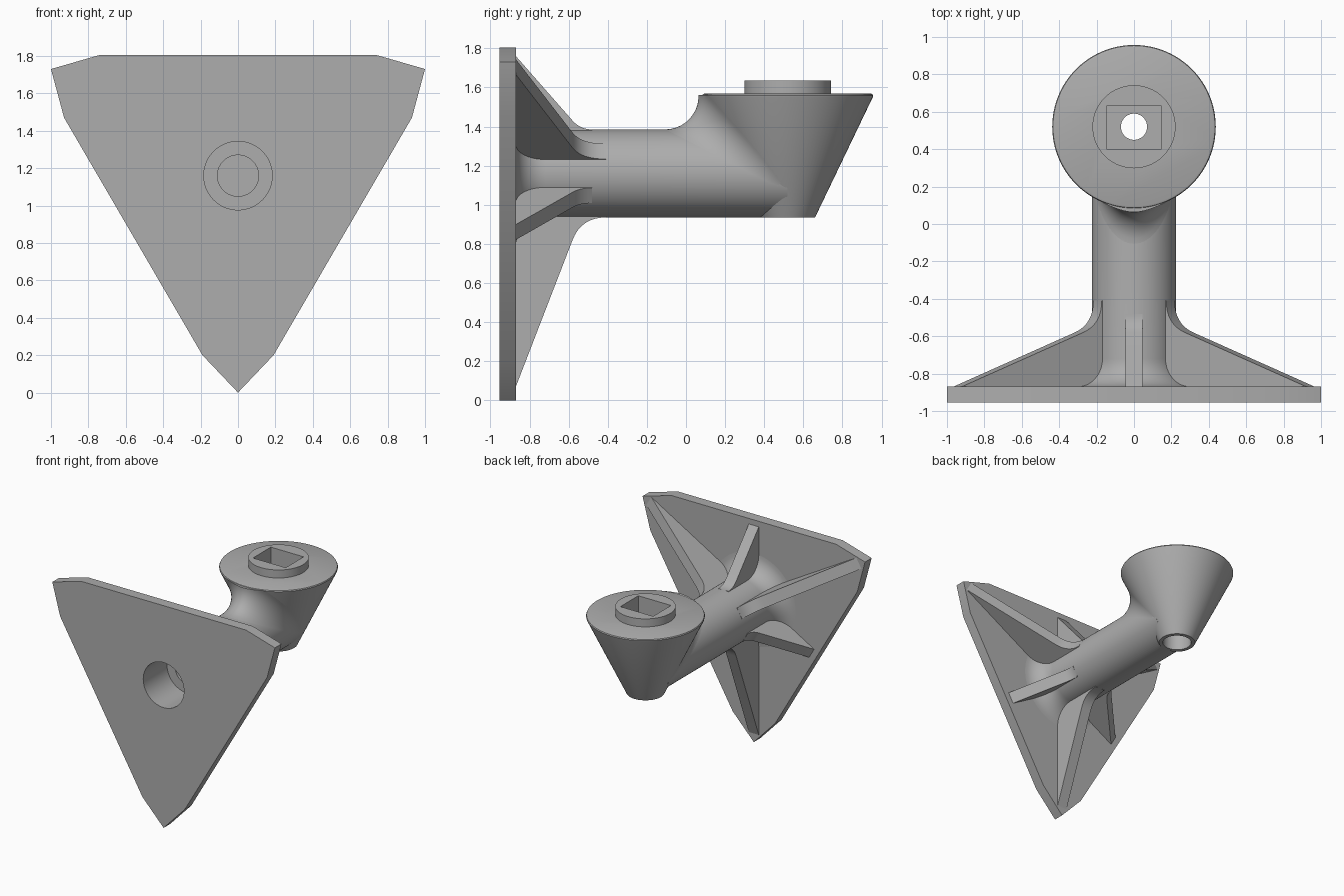
import bpy, bmesh, math
from mathutils import Vector, Matrix

if "Cube" in bpy.data.objects:
    bpy.data.objects.remove(bpy.data.objects["Cube"])

grey = bpy.data.materials.new("plain grey")
grey.use_nodes = True
COLOUR = (0.42, 0.42, 0.42, 1)
grey.diffuse_color = COLOUR
grey.node_tree.nodes["Principled BSDF"].inputs["Base Color"].default_value = COLOUR

ARM_Z, ARM_R = 1.16, 0.225        # arm axis height and radius
HEAD_Y = 0.52                     # head axis
LOW_Z, LOW_R, SLOPE = 0.935, 0.14, 0.48
RIM_Z, TOP_Z = 1.55, 1.57
FRONT, BACK = -0.955, -0.87       # plate faces
ALONG_Y = Matrix.Translation((0, 0, ARM_Z)) @ Matrix.Rotation(-math.pi / 2, 4, "X")
HEAD_AXIS = Matrix.Translation((0, HEAD_Y, 0))


def finish(name, bm):
    bmesh.ops.recalc_face_normals(bm, faces=bm.faces[:])
    mesh = bpy.data.meshes.new(name)
    bm.to_mesh(mesh)
    bm.free()
    mesh.materials.append(grey)
    ob = bpy.data.objects.new(name, mesh)
    bpy.context.scene.collection.objects.link(ob)
    return ob


def lathe(name, profile, matrix, sides=96):
    """Solid turned round local z from (radius, height) points."""
    bm = bmesh.new()
    rings = [[bm.verts.new(matrix @ Vector((r * math.cos(a), r * math.sin(a), h)))
              for a in (2 * math.pi * i / sides for i in range(sides))] for r, h in profile]
    for low, high in zip(rings, rings[1:]):
        for i in range(sides):
            j = (i + 1) % sides
            bm.faces.new((low[i], low[j], high[j], high[i]))
    bm.faces.new(rings[0])
    bm.faces.new(rings[-1])
    return finish(name, bm)


def prism(name, points, offset, matrix=Matrix()):
    """Solid extruded from a flat outline."""
    bm = bmesh.new()
    face = bm.faces.new([bm.verts.new(p) for p in points])
    new = bmesh.ops.extrude_face_region(bm, geom=[face])["geom"]
    bmesh.ops.translate(bm, vec=offset, verts=[v for v in new if isinstance(v, bmesh.types.BMVert)])
    bmesh.ops.transform(bm, matrix=matrix, verts=bm.verts[:])
    return finish(name, bm)


def cut(ob, cutters):
    bpy.context.view_layer.objects.active = ob
    for cutter in cutters:
        mod = ob.modifiers.new("bore", "BOOLEAN")
        mod.operation, mod.solver, mod.object = "DIFFERENCE", "EXACT", cutter
        bpy.ops.object.modifier_apply(modifier=mod.name)


# Triangular wall plate with clipped corners
half = [(0.19, 0.2), (0.93, 1.47), (1, 1.73), (0.74, 1.805)]
outline = [(0, 0)] + half + [(-x, z) for x, z in reversed(half)]
plate = prism("wall_plate", [(x, FRONT, z) for x, z in outline], (0, BACK - FRONT, 0))

# Round arm flaring into the plate
FLARE = 0.15
flare = [(ARM_R + FLARE * (1 - math.sin(t)), BACK + FLARE * (1 - math.cos(t)))
         for t in (math.pi / 2 * i / 10 for i in range(11))]
arm = lathe("arm", [(flare[0][0], BACK - 0.01)] + flare + [(ARM_R, HEAD_Y)], ALONG_Y)

# Conical head with a softened rim, and the raised ring on top
rim_r = LOW_R + SLOPE * (RIM_Z - LOW_Z)
head = lathe("cone_head", [(LOW_R, LOW_Z), (rim_r, RIM_Z), (rim_r + 0.002, RIM_Z + 0.008),
                           (rim_r - 0.002, TOP_Z - 0.004), (rim_r - 0.012, TOP_Z)], HEAD_AXIS)
boss = lathe("top_boss", [(0.222, TOP_Z - 0.01), (0.222, 1.635)], HEAD_AXIS)


# Rounded blend between arm and head, swept as a ball touching both
def head_blend(radius=0.17, rows=48, steps=12, limit=math.radians(107)):
    cosine = 1 / math.hypot(1, SLOPE)
    sine = SLOPE * cosine
    reach = ARM_R + radius
    bm = bmesh.new()
    core = bm.verts.new((0, 0.38, 1.2))
    grid = []
    for i in range(rows + 1):
        a = limit * (2 * i / rows - 1)
        x, z = reach * math.sin(a), ARM_Z + reach * math.cos(a)
        q = LOW_R + SLOPE * (z - LOW_Z) + radius / cosine
        dy = -math.sqrt(max(q * q - x * x, 0))
        centre = Vector((x, HEAD_Y + dy, z))
        to_arm = Vector((-math.sin(a), 0, -math.cos(a)))
        to_head = Vector((-x / q * cosine, -dy / q * cosine, sine))
        grid.append([bm.verts.new(centre + radius * to_arm.slerp(to_head, k / steps))
                     for k in range(steps + 1)])
    for r0, r1 in zip(grid, grid[1:]):
        for k in range(steps):
            bm.faces.new((r0[k], r0[k + 1], r1[k + 1], r1[k]))
    for edge in [e for e in bm.edges if e.is_boundary]:
        bm.faces.new((edge.verts[0], edge.verts[1], core))
    bmesh.ops.bisect_plane(bm, geom=bm.verts[:] + bm.edges[:] + bm.faces[:],
                           plane_co=(0, 0, RIM_Z + 0.012), plane_no=(0, 0, 1), clear_outer=True)
    bmesh.ops.holes_fill(bm, edges=[e for e in bm.edges if e.is_boundary])
    return finish("head_blend", bm)


blend = head_blend()


# Six ribs: long ones to the corners, short ones to the edges
def rib(name, angle, foot, knee, end, width=0.09):
    knee_y = -0.58
    bend_y = knee_y + (knee - ARM_R) * (knee_y - BACK) / (foot - knee)
    a, b, c = Vector((knee, knee_y)), Vector((ARM_R, bend_y)), Vector((ARM_R, end))
    curve = [a * (1 - t) ** 2 + b * 2 * t * (1 - t) + c * t * t for t in (i / 8 for i in range(9))]
    inner = 0.2
    side = [(inner, BACK - 0.01), (foot, BACK - 0.01), (foot, BACK)] + [tuple(p) for p in curve] + [(inner, end)]
    turn = Matrix.Translation((0, 0, ARM_Z)) @ Matrix.Rotation(math.radians(angle), 4, "Y")
    return prism(name, [(-width / 2, y, r) for r, y in side], (width, 0, 0), turn)


ribs = []
for label, angle in (("left", 60), ("bottom", 180), ("right", 300)):
    ribs.append(rib(label + "_corner_rib", angle, 1.09, 0.34, -0.41))
for label, angle in (("top", 0), ("lower_left", 120), ("lower_right", 240)):
    ribs.append(rib(label + "_edge_rib", angle, 0.6, 0.27, -0.48))

# Bores: stepped hole from the front, stepped hole and socket down the head
front_bores = [lathe("front_bore", [(0.183, FRONT - 0.1), (0.183, -0.65)], ALONG_Y),
               lathe("inner_bore", [(0.11, -0.7), (0.11, -0.3)], ALONG_Y)]
sx, y0, y1 = 0.147, 0.402, 0.632
socket = prism("socket", [(-sx, y0, 1.4), (sx, y0, 1.4), (sx, y1, 1.4), (-sx, y1, 1.4)], (0, 0, 0.4))
head_bores = [lathe("lower_bore", [(0.11, 0.8), (0.11, 1.25)], HEAD_AXIS),
              lathe("through_bore", [(0.07, 1.2), (0.07, 1.8)], HEAD_AXIS), socket]
cut(plate, front_bores[:1])
cut(arm, front_bores + head_bores)
cut(head, head_bores)
cut(boss, [socket])
cut(blend, [socket])
for cutter in front_bores + head_bores:
    bpy.data.objects.remove(cutter)

# Smooth round surfaces, keep hard edges
bpy.ops.object.select_all(action="DESELECT")
for ob in [plate, arm, head, boss, blend] + ribs:
    ob.select_set(True)
bpy.context.view_layer.objects.active = arm
bpy.ops.object.shade_smooth_by_angle(angle=math.radians(30))
